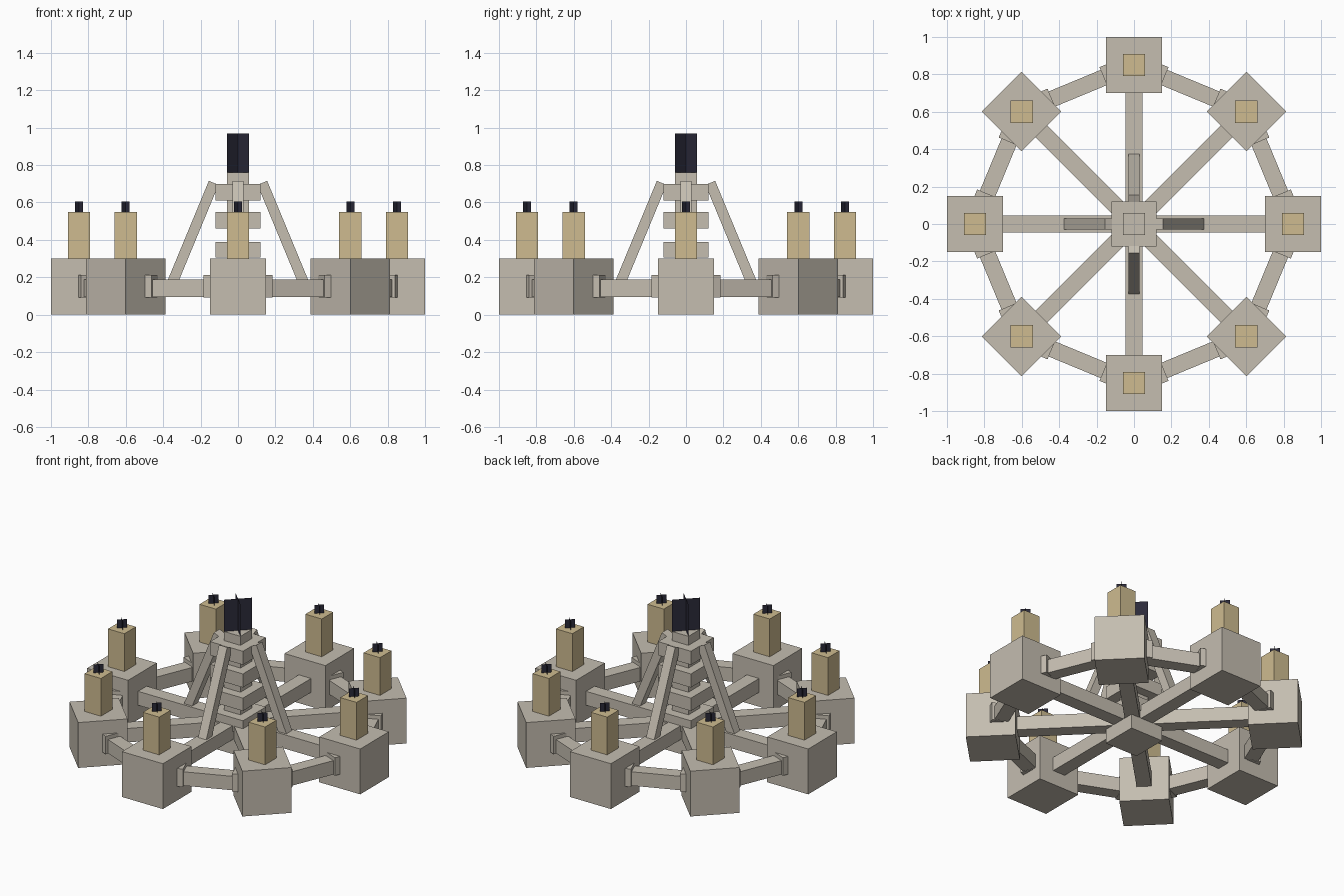
import bpy
import math
from mathutils import Vector, Matrix

cube = bpy.data.objects.get("Cube")
if cube:
    bpy.data.objects.remove(cube, do_unlink=True)


def material(name, rgb):
    m = bpy.data.materials.new(name)
    m.use_nodes = True
    m.diffuse_color = (*rgb, 1)
    m.node_tree.nodes["Principled BSDF"].inputs["Base Color"].default_value = (*rgb, 1)
    return m


STONE = material("pale stone", (0.555, 0.51, 0.435))
WAX = material("tan wax", (0.62, 0.50, 0.28))
FLAME = material("dark flame", (0.024, 0.023, 0.042))


def make(name, verts, faces, mat, matrix=Matrix()):
    mesh = bpy.data.meshes.new(name)
    mesh.from_pydata([matrix @ Vector(v) for v in verts], [], faces)
    mesh.materials.append(mat)
    obj = bpy.data.objects.new(name, mesh)
    bpy.context.collection.objects.link(obj)
    return obj


def box(name, lo, hi, mat, matrix=Matrix()):
    """Box between two corners, then moved by a matrix."""
    verts = [(x, y, z) for x in (lo[0], hi[0]) for y in (lo[1], hi[1]) for z in (lo[2], hi[2])]
    faces = [(0, 1, 3, 2), (4, 6, 7, 5), (0, 4, 5, 1), (2, 3, 7, 6), (0, 2, 6, 4), (1, 5, 7, 3)]
    return make(name, verts, faces, mat, matrix)


def flame(name, x, y, r, z0, z1):
    """Two upright sheets crossing on the diagonals."""
    verts, faces = [], []
    for s in (1, -1):
        n = len(verts)
        verts += [(-r, -r * s, z0), (r, r * s, z0), (r, r * s, z1), (-r, -r * s, z1)]
        faces.append((n, n + 1, n + 2, n + 3))
    make(name, verts, faces, FLAME, Matrix.Translation((x, y, 0)))


# Central column with stacked square collars and a large flame
box("central_column", (-0.06, -0.06, 0.0), (0.06, 0.06, 0.76), STONE)
for i, (z0, z1) in enumerate([(0, 0.1), (0.15, 0.24), (0.305, 0.39), (0.46, 0.55), (0.61, 0.70)]):
    box(f"column_collar_{i + 1}", (-0.12, -0.12, z0), (0.12, 0.12, z1), STONE)
flame("central_flame", 0, 0, 0.06, 0.76, 0.97)

# Eight blocks on a wheel, each with spoke, candle and flame
RADIUS = 0.85
SPAN = 2 * RADIUS * math.sin(math.pi / 8)
for i in range(8):
    a = i * math.pi / 4
    turn = Matrix.Rotation(a, 4, 'Z')
    x, y = RADIUS * math.cos(a), RADIUS * math.sin(a)
    box(f"block_{i + 1}", (RADIUS - 0.15, -0.15, 0), (RADIUS + 0.15, 0.15, 0.3), STONE, turn)
    box(f"spoke_{i + 1}", (0.04, -0.045, 0.095), (0.72, 0.045, 0.187), STONE, turn)
    box(f"candle_{i + 1}", (x - 0.06, y - 0.06, 0.3), (x + 0.06, y + 0.06, 0.55), WAX)
    flame(f"candle_flame_{i + 1}", x, y, 0.021, 0.55, 0.606)

    # Rim beam to the next block, with a wider bracket at each end
    rim = (Matrix.Translation((x, y, 0))
           @ Matrix.Rotation(a + math.pi / 2 + math.pi / 8, 4, 'Z'))
    box(f"rim_beam_{i + 1}", (0.13, -0.044, 0.095), (SPAN - 0.13, 0.044, 0.187), STONE, rim)
    box(f"rim_bracket_start_{i + 1}", (0.12, -0.06, 0.093), (0.175, 0.06, 0.212), STONE, rim)
    box(f"rim_bracket_end_{i + 1}", (SPAN - 0.175, -0.06, 0.093), (SPAN - 0.12, 0.06, 0.212), STONE, rim)

# Four sloping struts from the cardinal spokes up to the top collar
LEAN = math.radians(22.5)
for i in range(4):
    m = (Matrix.Rotation(i * math.pi / 2, 4, 'Z')
         @ Matrix.Translation((0.13, 0, 0.705))
         @ Matrix.Rotation(-LEAN, 4, 'Y'))
    box(f"strut_{i + 1}", (-0.028, -0.03, -0.59), (0.028, 0.03, 0), STONE, m)
